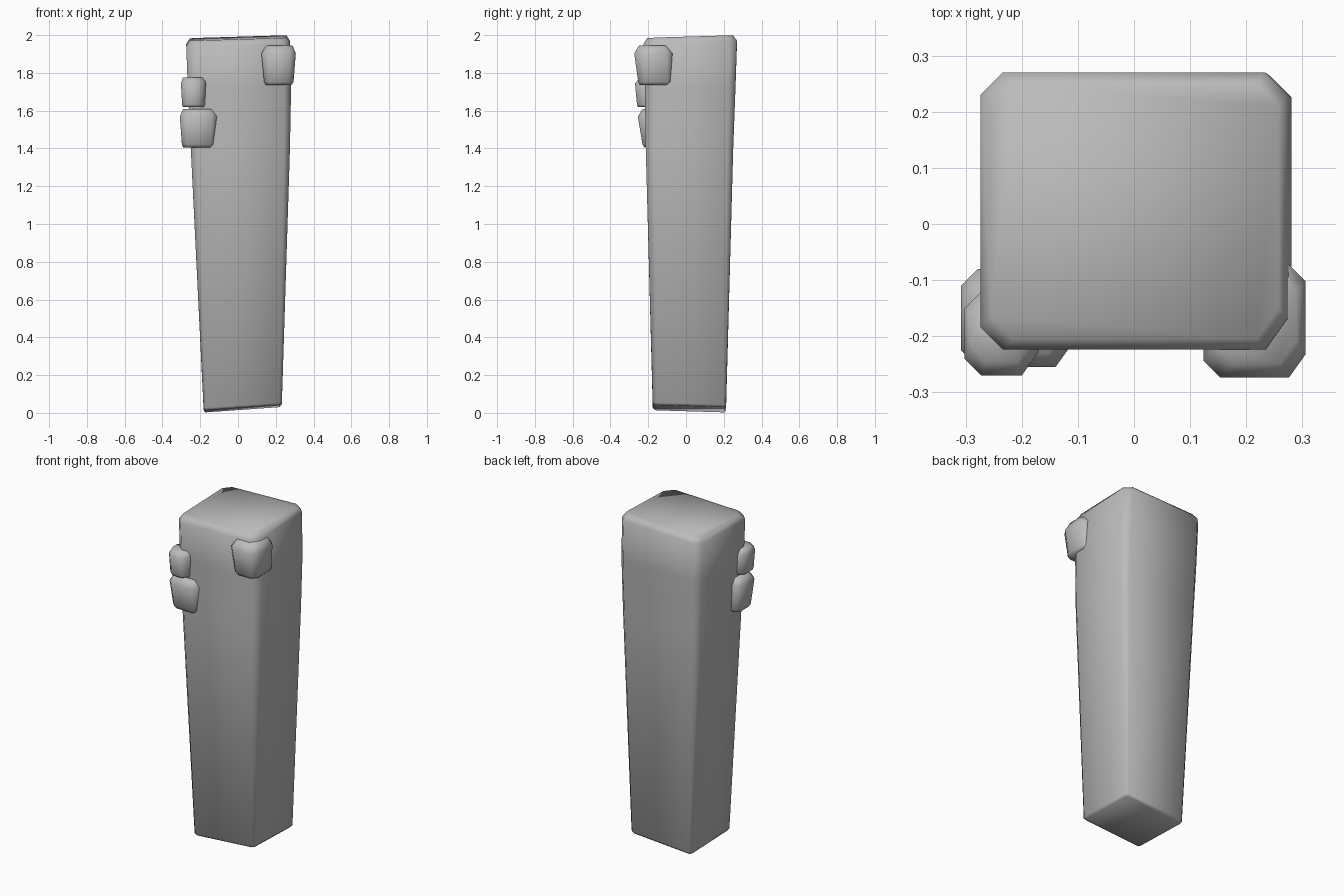
import bpy
import bmesh

cube = bpy.data.objects.get("Cube")
if cube:
    bpy.data.objects.remove(cube)

stone = bpy.data.materials.new("grey stone")
stone.use_nodes = True
GREY = (0.5, 0.5, 0.5, 1)
stone.diffuse_color = GREY
stone.node_tree.nodes["Principled BSDF"].inputs["Base Color"].default_value = GREY


def ring(bm, x0, x1, y0, y1, z, cut, tilt):
    """Rectangle with cut corners, its plane tilted along x and y."""
    points = [(x0 + cut, y0), (x1 - cut, y0), (x1, y0 + cut * 1.4), (x1, y1 - cut),
              (x1 - cut, y1), (x0 + cut, y1), (x0, y1 - cut), (x0, y0 + cut)]
    return [bm.verts.new((x, y, z + tilt[0] * x + tilt[1] * y)) for x, y in points]


def loft(name, sections):
    """Closed block through a stack of rings, from the bottom up."""
    bm = bmesh.new()
    rings = [ring(bm, *s) for s in sections]
    for low, high in zip(rings, rings[1:]):
        for i in range(8):
            j = (i + 1) % 8
            bm.faces.new((low[i], low[j], high[j], high[i]))
    bm.faces.new(rings[0][::-1])
    bm.faces.new(rings[-1])
    for face in bm.faces:
        face.smooth = True
    mesh = bpy.data.meshes.new(name)
    bm.to_mesh(mesh)
    bm.free()
    mesh.materials.append(stone)
    obj = bpy.data.objects.new(name, mesh)
    bpy.context.collection.objects.link(obj)


def chip(name, x0, x1, y0, y1, z0, z1, taper, lean):
    """Small rounded stone, wider at the top, its foot set back from the front."""
    t = taper
    height = z1 - z0
    flat = (0, 0)
    loft(name, [
        (x0 + t, x1 - t, y0 + lean, y1 - 0.01, z0, 0.025, flat),
        (x0 + t * 0.6, x1 - t * 0.5, y0 + lean * 0.7, y1, z0 + height * 0.08, 0.025, flat),
        (x0, x1, y0, y1, z1 - height * 0.2, 0.03, flat),
        (x0 + t, x1 - t * 0.7, y0 + 0.025, y1 - 0.02, z1, 0.03, flat),
    ])


# Tall tapering pillar, uneven at both ends
foot, level, head = (0.07, -0.03), (0, 0), (0.03, 0.03)
loft("pillar", [
    (-0.175, 0.22, -0.165, 0.205, 0.021, 0.012, foot),
    (-0.182, 0.232, -0.176, 0.212, 0.034, 0.014, foot),
    (-0.25, 0.275, -0.213, 0.25, 1.4, 0.03, level),
    (-0.266, 0.281, -0.218, 0.262, 1.72, 0.036, level),
    (-0.274, 0.274, -0.224, 0.27, 1.955, 0.04, head),
    (-0.255, 0.258, -0.205, 0.25, 1.984, 0.04, head),
])

# Stones stuck on the upper front corners
chip("lower_right_stone", -0.308, -0.11, -0.255, -0.08, 1.405, 1.61, 0.018, 0.035)
chip("upper_right_stone", -0.302, -0.17, -0.27, -0.12, 1.62, 1.775, 0.01, 0.015)
chip("left_stone", 0.124, 0.306, -0.274, -0.072, 1.735, 1.945, 0.024, 0.03)
